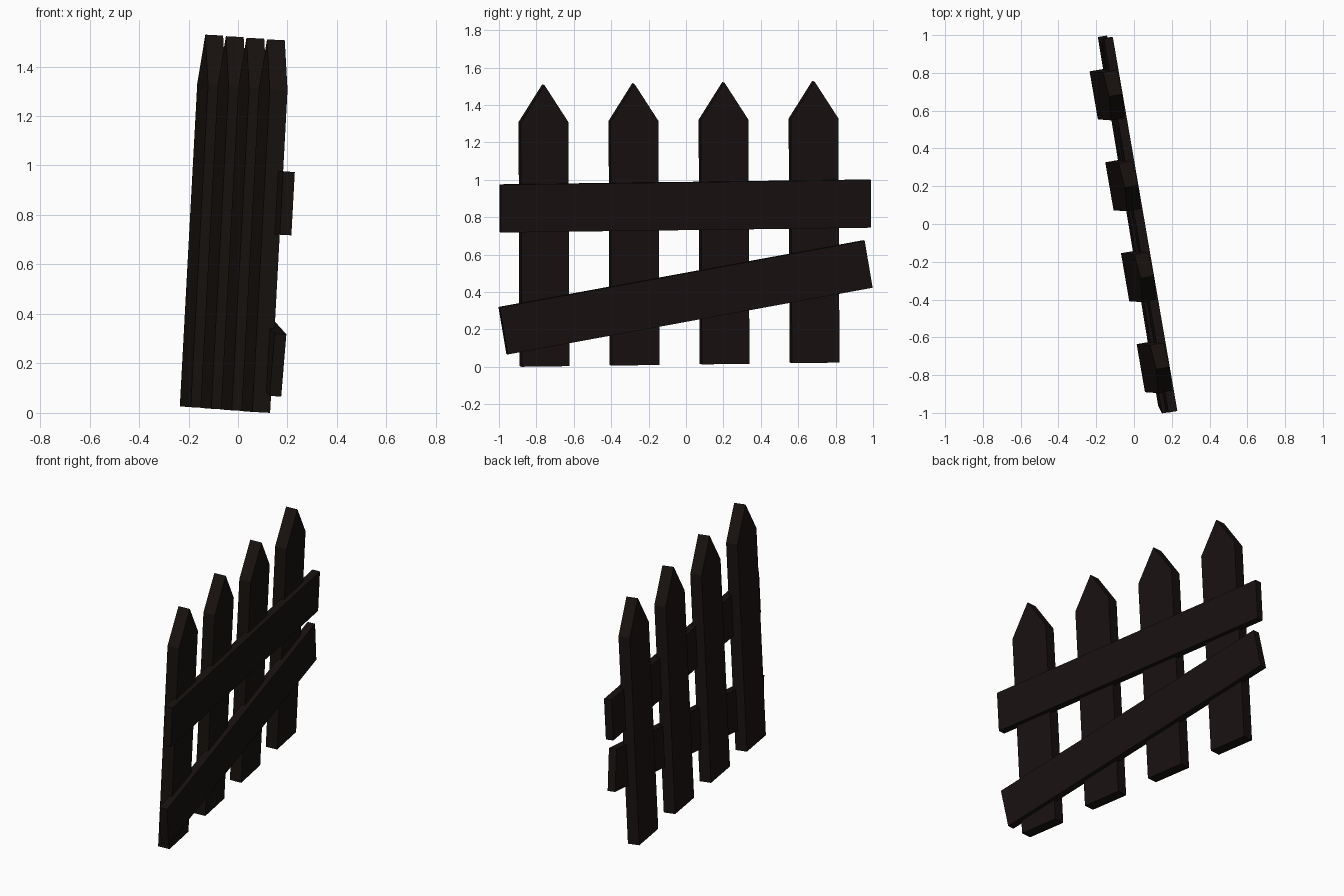
import bpy, bmesh
from math import radians
from mathutils import Matrix, Vector

if "Cube" in bpy.data.objects:
    bpy.data.objects.remove(bpy.data.objects["Cube"])

# Leaning fence frame: along the fence, up the pickets, out of the rail side
along = Vector((-0.17, 0.985, 0.013)).normalized()
up = Vector((0.054, -0.004, 1.0))
up = (up - along * up.dot(along)).normalized()
out = along.cross(up)
FRAME = Matrix((along, up, out)).transposed().to_4x4()

wood = bpy.data.materials.new("dark_wood")
wood.diffuse_color = (0.009, 0.006, 0.005, 1)
wood.use_nodes = True
wood.node_tree.nodes["Principled BSDF"].inputs["Base Color"].default_value = wood.diffuse_color


def board(name, profile, back, front, place):
    """Extrude a flat outline from back to front, then stand it in the fence frame."""
    bm = bmesh.new()
    face = bm.faces.new([bm.verts.new((x, y, back)) for x, y in profile])
    ext = bmesh.ops.extrude_face_region(bm, geom=[face])
    verts = [v for v in ext["geom"] if isinstance(v, bmesh.types.BMVert)]
    bmesh.ops.translate(bm, verts=verts, vec=(0, 0, front - back))
    bmesh.ops.recalc_face_normals(bm, faces=bm.faces)
    mesh = bpy.data.meshes.new(name)
    bm.to_mesh(mesh)
    bm.free()
    mesh.materials.append(wood)
    obj = bpy.data.objects.new(name, mesh)
    obj.matrix_world = FRAME @ place
    bpy.context.collection.objects.link(obj)


# Four pointed pickets
h = 0.129
picket = [(-h, 0.0105), (h, 0.0105), (h, 1.317), (0, 1.517), (-h, 1.317)]
for i in range(4):
    board(f"picket_{i + 1}", picket, -0.095, -0.022,
          Matrix.Translation((-0.758 + 0.4885 * i, 0, 0)))

# Straight upper rail and slipped lower rail
rail = [(-1.004, -0.128), (1.004, -0.128), (1.004, 0.128), (-1.004, 0.128)]
for name, height, tilt in (("upper_rail", 0.860, 0), ("lower_rail", 0.371, 9.5)):
    board(name, rail, -0.042, 0.006,
          Matrix.Translation((0.002, height, 0)) @ Matrix.Rotation(radians(tilt), 4, 'Z'))
